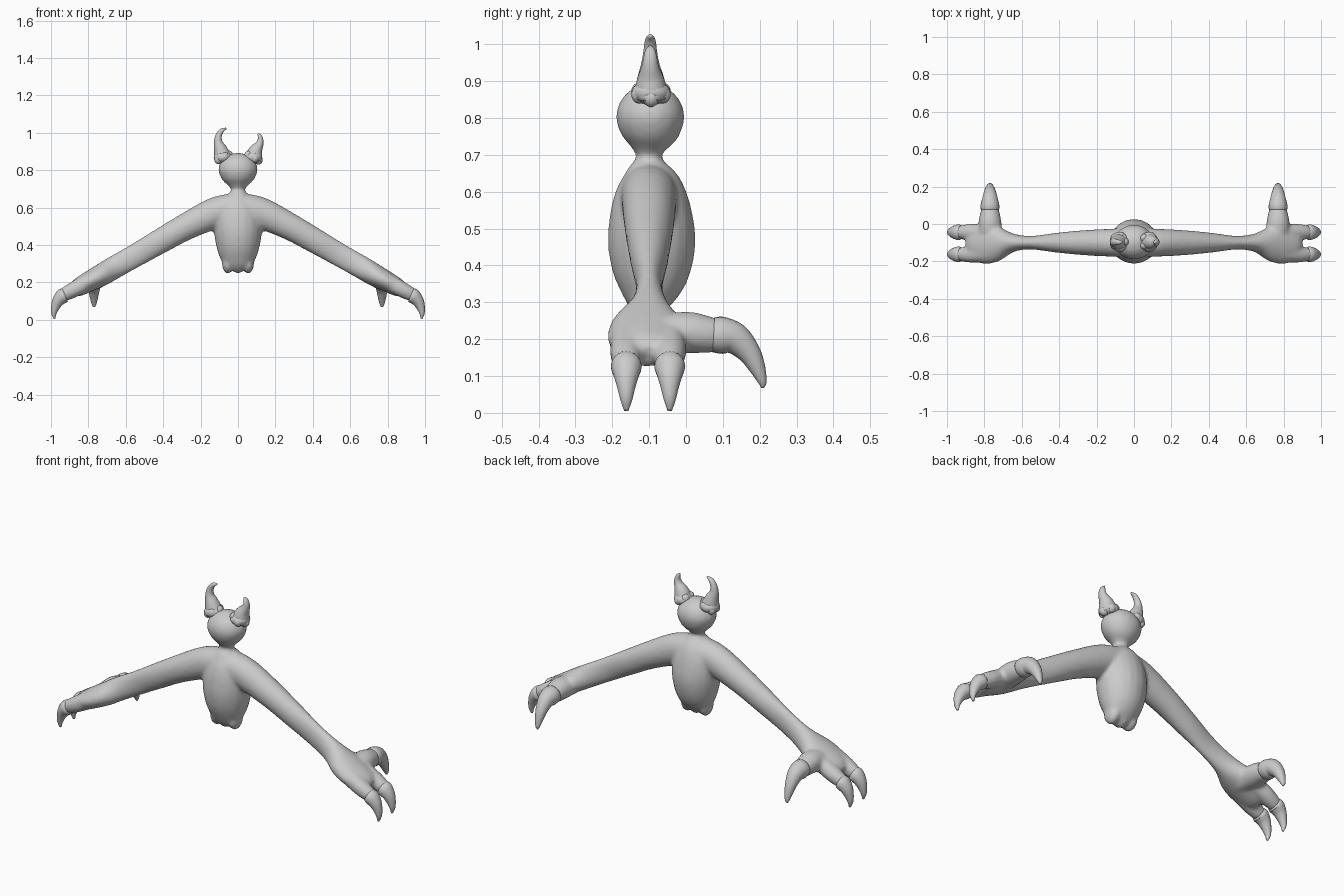
import bpy, bmesh, math
from mathutils import Vector

if "Cube" in bpy.data.objects:
    bpy.data.objects.remove(bpy.data.objects["Cube"])

grey = bpy.data.materials.new("plain grey")
grey.use_nodes = True
GREY = (0.6, 0.6, 0.6, 1)
grey.diffuse_color = GREY
grey.node_tree.nodes["Principled BSDF"].inputs["Base Color"].default_value = GREY

SIDES, STEPS = 20, 4


def finish(name, bm):
    bmesh.ops.recalc_face_normals(bm, faces=bm.faces)
    for f in bm.faces:
        f.smooth = True
    mesh = bpy.data.meshes.new(name)
    bm.to_mesh(mesh)
    bm.free()
    mesh.materials.append(grey)
    obj = bpy.data.objects.new(name, mesh)
    bpy.context.collection.objects.link(obj)
    return obj


def smooth_rows(rows):
    """Pass a smooth curve through rows of x, y, z, radius a, radius b."""
    r = [Vector(p) for p in rows]
    r = [r[0] * 2 - r[1]] + r + [r[-1] * 2 - r[-2]]
    out = []
    for i in range(1, len(r) - 2):
        a, b, c, d = r[i - 1:i + 3]
        for k in range(STEPS):
            t = k / STEPS
            out.append((b * 2 + (c - a) * t + (a * 2 - b * 5 + c * 4 - d) * t ** 2
                        + (b * 3 - a - c * 3 + d) * t ** 3) * 0.5)
    return out + [r[-2]]


def loft(bm, rows, side):
    """Skin elliptical rings along a path; radius a lies along the side axis."""
    pts = smooth_rows(rows)
    rings = []
    for i, p in enumerate(pts):
        tangent = (pts[min(i + 1, len(pts) - 1)] - pts[max(i - 1, 0)])
        tangent = Vector(tangent[:3]).normalized()
        up = tangent.cross(Vector(side)).normalized()
        across = up.cross(tangent)
        ring = []
        for k in range(SIDES):
            a = math.tau * k / SIDES
            co = Vector(p[:3]) + across * (math.cos(a) * p[3]) + up * (math.sin(a) * p[4])
            ring.append(bm.verts.new(co))
        rings.append(ring)
    for lo, hi in zip(rings, rings[1:]):
        for k in range(SIDES):
            n = (k + 1) % SIDES
            bm.faces.new((lo[k], lo[n], hi[n], hi[k]))
    bm.faces.new(rings[0])
    bm.faces.new(rings[-1])


def ellipsoid(bm, centre, radii):
    made = bmesh.ops.create_uvsphere(bm, u_segments=20, v_segments=12, radius=1)["verts"]
    bmesh.ops.scale(bm, vec=radii, verts=made)
    bmesh.ops.translate(bm, vec=centre, verts=made)


def flip(rows, s):
    return [(s * r[0],) + tuple(r[1:]) for r in rows]


X, Y = (1, 0, 0), (0, 1, 0)

# Torso, neck and head share one upright profile
skin = bmesh.new()
profile = [(-.1, .262, .04, .03), (-.1, .30, .08, .064), (-.095, .37, .11, .102),
           (-.093, .46, .127, .119), (-.095, .55, .126, .11), (-.097, .62, .1, .088),
           (-.1, .665, .06, .058), (-.1, .693, .037, .034), (-.1, .715, .05, .046),
           (-.098, .75, .085, .077), (-.097, .80, .105, .093), (-.097, .845, .093, .082),
           (-.097, .877, .06, .052), (-.097, .892, .015, .015)]
loft(skin, [(0, *p) for p in profile], X)

# Three rounded lobes under the torso
for x in (-.055, 0, .055):
    ellipsoid(skin, (x, -.1, .305), (.031, .05, .058))

# Arms, palms, fingers and thumbs
arm = [(0, -.1, .6, .08, .08), (.12, -.1, .572, .075, .084), (.28, -.1, .497, .066, .072),
       (.42, -.1, .418, .052, .067), (.55, -.1, .343, .036, .063), (.65, -.1, .287, .05, .062),
       (.73, -.105, .24, .095, .06), (.80, -.108, .203, .105, .054),
       (.86, -.105, .17, .088, .047), (.89, -.103, .153, .05, .03)]
thumb = [(.765, -.1, .212, .06, .05), (.77, 0, .218, .062, .057),
         (.77, .06, .212, .052, .05), (.77, .1, .208, .04, .042)]
FINGERS = (-.162, -.044)
for s in (1, -1):
    loft(skin, flip(arm, s), Y)
    loft(skin, flip(thumb, s), X)
    for y in FINGERS:
        finger = [(.78, y, .215, .04, .045), (.87, y, .166, .045, .043),
                  (.93, y, .134, .035, .036), (.955, y, .12, .022, .022)]
        loft(skin, flip(finger, s), Y)

# Fuse the flesh into one smooth surface
body = finish("body", skin)
fuse = body.modifiers.new("fuse", "REMESH")
fuse.mode = "VOXEL"
fuse.voxel_size = .01
fuse.use_smooth_shade = True
soften = body.modifiers.new("soften", "SMOOTH")
soften.factor = .5
soften.iterations = 5

# Claws on fingers and thumbs
thumb_claw = [(.77, .075, .212, .049, .048), (.77, .1, .21, .05, .05), (.77, .135, .2, .042, .043),
              (.77, .17, .165, .032, .032), (.77, .192, .125, .023, .023),
              (.77, .207, .085, .013, .012), (.77, .208, .068, .004, .004)]
for s, label in ((1, "left"), (-1, "right")):
    bm = bmesh.new()
    loft(bm, flip(thumb_claw, s), X)
    finish(label + "_thumb_claw", bm)
    for y, place in zip(FINGERS, ("front", "back")):
        claw = [(.925, y, .133, .038, .038), (.94, y, .125, .042, .04), (.962, y, .1, .034, .032),
                (.977, y, .067, .024, .023), (.984, y, .035, .016, .014), (.981, y, .006, .006, .005)]
        bm = bmesh.new()
        loft(bm, flip(claw, s), Y)
        finish(label + "_" + place + "_claw", bm)

# Horns: the right one hooks inward, the left one is shorter and straighter
right_horn = [(-.078, -.095, .86, .05, .048), (-.093, -.096, .91, .036, .036),
              (-.106, -.097, .95, .023, .024), (-.103, -.097, .985, .017, .018),
              (-.086, -.097, 1.012, .012, .014), (-.062, -.097, 1.024, .004, .005)]
left_horn = [(.08, -.095, .86, .05, .048), (.095, -.096, .905, .037, .037),
             (.113, -.097, .935, .023, .025), (.12, -.097, .96, .016, .019),
             (.116, -.097, .982, .011, .014), (.107, -.097, .995, .004, .005)]
for label, rows, s in (("right", right_horn, -1), ("left", left_horn, 1)):
    bm = bmesh.new()
    loft(bm, rows, X)
    finish(label + "_horn", bm)
    # Lumpy collar around the horn root
    bm = bmesh.new()
    ellipsoid(bm, (s * .08, -.095, .869), (.05, .053, .034))
    for k in range(5):
        a = math.tau * k / 5
        ellipsoid(bm, (s * .08 + .03 * math.cos(a), -.095 + .033 * math.sin(a),
                       .868 - s * .014 * math.cos(a)), (.022, .022, .024))
    finish(label + "_horn_collar", bm)
